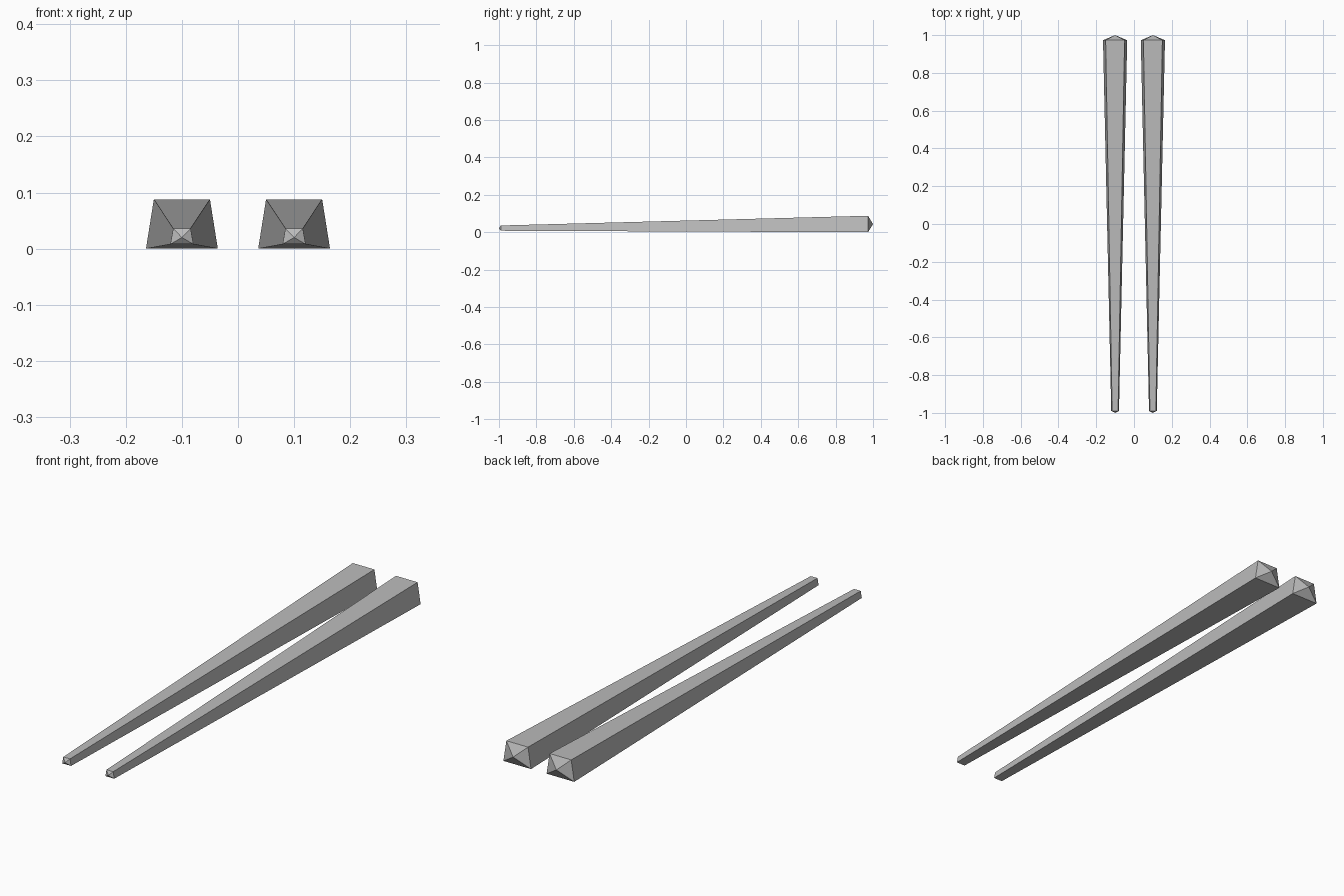
import bpy
import bmesh

cube = bpy.data.objects.get("Cube")
if cube:
    bpy.data.objects.remove(cube, do_unlink=True)

grey = bpy.data.materials.new("plain grey")
grey.use_nodes = True
colour = (0.5, 0.5, 0.5, 1)
grey.diffuse_color = colour
grey.node_tree.nodes["Principled BSDF"].inputs["Base Color"].default_value = colour


def ring(bm, y, bottom, top, low, high):
    """Trapezoid cross-section across the stick."""
    corners = ((-bottom, low), (bottom, low), (top, high), (-top, high))
    return [bm.verts.new((x, y, z)) for x, z in corners]


def cap(bm, loop, y, z):
    """Shallow pyramid closing one end."""
    tip = bm.verts.new((0, y, z))
    for i in range(4):
        bm.faces.new((loop[i], loop[(i + 1) % 4], tip))


def chopstick(name, x):
    bm = bmesh.new()
    # Tapered shaft
    front = ring(bm, -0.99, 0.0205, 0.0155, 0.008, 0.036)
    back = ring(bm, 0.973, 0.064, 0.05, 0, 0.088)
    for i in range(4):
        j = (i + 1) % 4
        bm.faces.new((front[i], front[j], back[j], back[i]))
    # Pointed ends
    cap(bm, front, -1, 0.02)
    cap(bm, back, 1, 0.043)
    bmesh.ops.recalc_face_normals(bm, faces=bm.faces)
    mesh = bpy.data.meshes.new(name)
    bm.to_mesh(mesh)
    bm.free()
    mesh.materials.append(grey)
    stick = bpy.data.objects.new(name, mesh)
    stick.location.x = x
    bpy.context.collection.objects.link(stick)


chopstick("left_chopstick", 0.1)
chopstick("right_chopstick", -0.1)
